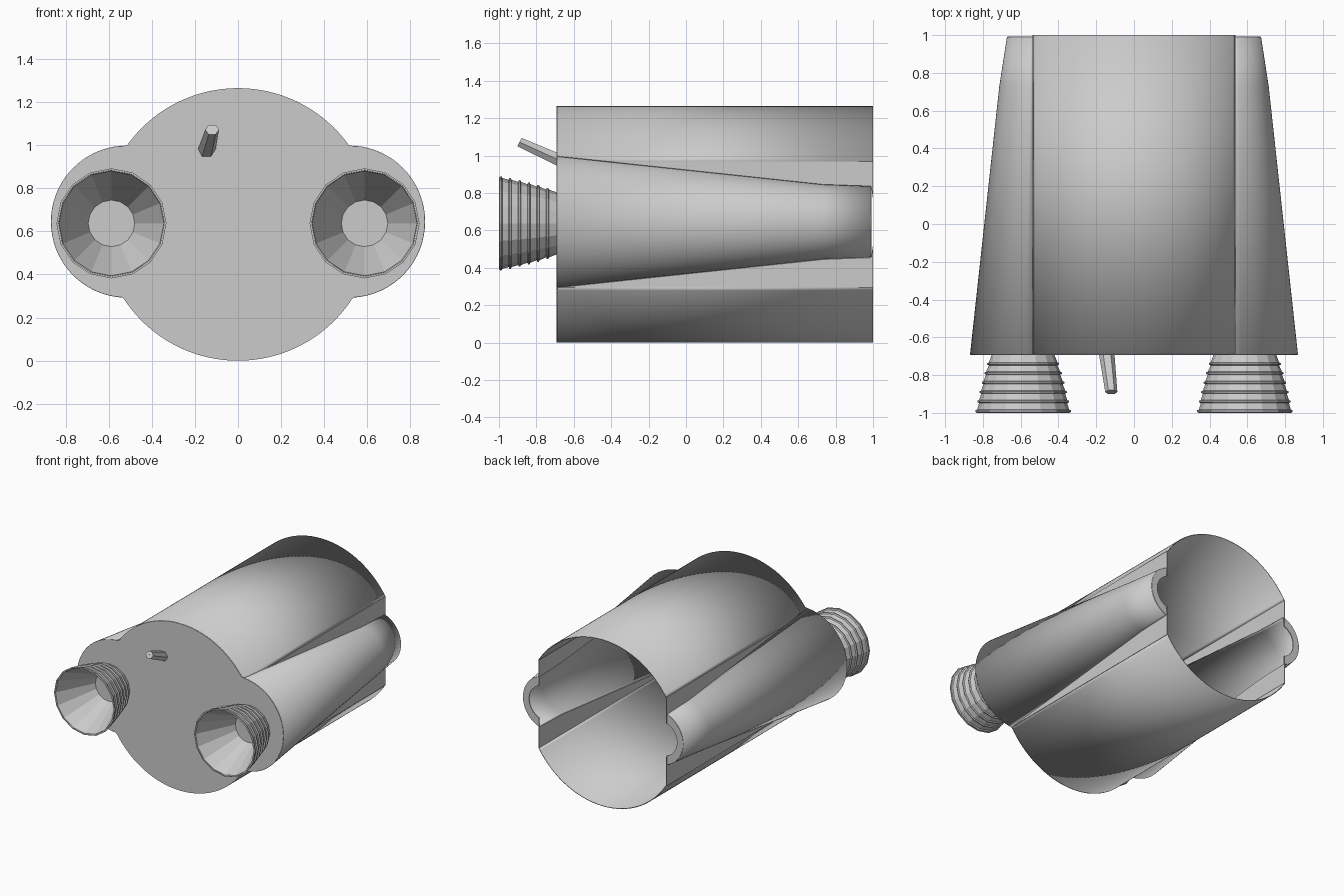
import bpy, bmesh, math
from math import sin, cos, pi, sqrt, acos

if "Cube" in bpy.data.objects:
    bpy.data.objects.remove(bpy.data.objects["Cube"], do_unlink=True)

grey = bpy.data.materials.new("hull grey")
grey.use_nodes = True
grey.diffuse_color = (0.6, 0.6, 0.6, 1)
grey.node_tree.nodes["Principled BSDF"].inputs["Base Color"].default_value = (0.6, 0.6, 0.6, 1)

R, CZ = 0.632, 0.632            # hull radius and axis height
FRONT, BACK = -0.69, 1.0
SIDE = 0.535                    # flat side walls
POD_Z = 0.645
# pod stations: y, radius, centre x
POD = [(FRONT, 0.35, 0.515), (0.73, 0.2, 0.51), (0.99, 0.2, 0.47)]


def make(name, rows, closed=False, thick=0.0, smooth=True):
    """Skin a list of equal-length point rows."""
    bm = bmesh.new()
    grid = [[bm.verts.new(p) for p in row] for row in rows]
    n = len(rows[0])
    for a, b in zip(grid, grid[1:]):
        for i in range(n if closed else n - 1):
            j = (i + 1) % n
            bm.faces.new((a[i], a[j], b[j], b[i]))
    return finish(name, bm, thick, smooth)


def finish(name, bm, thick=0.0, smooth=True):
    bmesh.ops.recalc_face_normals(bm, faces=bm.faces)
    me = bpy.data.meshes.new(name)
    bm.to_mesh(me)
    bm.free()
    me.materials.append(grey)
    ob = bpy.data.objects.new(name, me)
    bpy.context.collection.objects.link(ob)
    if thick:
        mod = ob.modifiers.new("wall", "SOLIDIFY")
        mod.thickness, mod.offset = thick, 0
    if smooth:
        bpy.ops.object.select_all(action="DESELECT")
        ob.select_set(True)
        bpy.context.view_layer.objects.active = ob
        bpy.ops.object.shade_smooth_by_angle(angle=math.radians(25))
    return ob


def arc(cx, cz, r, a0, a1, y, n):
    return [(cx + r * cos(a0 + (a1 - a0) * i / n), y,
             cz + r * sin(a0 + (a1 - a0) * i / n)) for i in range(n + 1)]


def mirror_x(rows, s):
    return [[(s * x, y, z) for x, y, z in row] for row in rows]


# Upper and lower curved hull shells
edge = acos(SIDE / R)
for name, start in (("upper_shell", edge), ("lower_shell", pi + edge)):
    make(name, [arc(0, CZ, R - 0.003, start, start + pi - 2 * edge, y, 64)
                for y in (FRONT, BACK)], thick=0.006)

wall_h = R * sin(edge)
for side, s in (("left", 1), ("right", -1)):
    # Tapered engine pod, open towards the hull interior
    rows = []
    for y, r, cx in POD:
        a = acos((SIDE - cx) / r)
        rows.append(arc(cx, POD_Z, r, -a, a, y, 32))
    make(side + "_pod", mirror_x(rows, s), thick=0.006)

    # Crescent rim closing the back of the pod
    y, r, cx = POD[-1]
    a = acos((SIDE - cx) / r)
    inner = arc(0.49, POD_Z, 0.13, -1.2, 1.2, y, 32)
    make(side + "_pod_rim", mirror_x([rows[-1], inner], s), thick=0.006, smooth=False)

    # Flat side walls above and below the pod
    for level, k in (("upper", 1), ("lower", -1)):
        near, far = [], []
        for y, r, cx in POD:
            h = sqrt(r * r - (SIDE - cx) ** 2)
            near.append((SIDE, y, POD_Z + k * h))
            far.append((SIDE, y, CZ + k * wall_h))
        near[0] = far[0][:2] + (far[0][2] - k * 0.002,)
        near.append((SIDE, BACK, POD_Z + k * 0.12))
        far.append((SIDE, BACK, CZ + k * wall_h))
        make(f"{side}_{level}_wall", mirror_x([near, far], s), thick=0.006, smooth=False)

    # Ribbed bell nozzle, lathed around the y axis
    profile = [(0.165, FRONT)]
    for i in range(1, 7):
        y = FRONT - 0.05 * i
        t = (FRONT - y) / (FRONT + 1)
        r = 0.165 + 0.105 * t - 0.025 * t * t
        profile += [(r, y + 0.008), (r + 0.009, y + 0.004), (r + 0.009, y - 0.004), (r, y - 0.008)]
    profile += [(0.255, -1), (0.247, -1), (0.108, -0.715), (0.001, -0.715)]
    make(side + "_nozzle",
         [[(s * 0.587 + r * cos(2 * pi * i / 16), y, 0.637 + r * sin(2 * pi * i / 16))
           for i in range(16)] for r, y in profile], closed=True, smooth=False)

# Front bulkhead: outline of the hull circle joined with both pod circles
bm = bmesh.new()
pr, px, dz = POD[0][1], POD[0][2], POD_Z - CZ
outline = []
N = 192
for i in range(N):
    u, w = cos(2 * pi * i / N), sin(2 * pi * i / N)
    along = abs(u) * px + w * dz
    disc = pr * pr - px * px - dz * dz + along * along
    d = max(R, along + sqrt(disc)) if disc > 0 else R
    outline.append(bm.verts.new((d * u, FRONT, CZ + d * w)))
bm.faces.new(outline)
finish("front_bulkhead", bm, thick=0.006, smooth=False)

# Tapered six-sided probe on the bulkhead
rows = []
for x, y, z, r in ((-0.147, -0.67, 0.972, 0.001), (-0.147, -0.67, 0.972, 0.042),
                   (-0.12, -0.89, 1.072, 0.032), (-0.12, -0.89, 1.072, 0.001)):
    rows.append([(x + r * cos(pi * i / 3), y + 0.4 * r * sin(pi * i / 3),
                  z + 0.8 * r * sin(pi * i / 3)) for i in range(6)])
make("probe", rows, closed=True, smooth=False)
